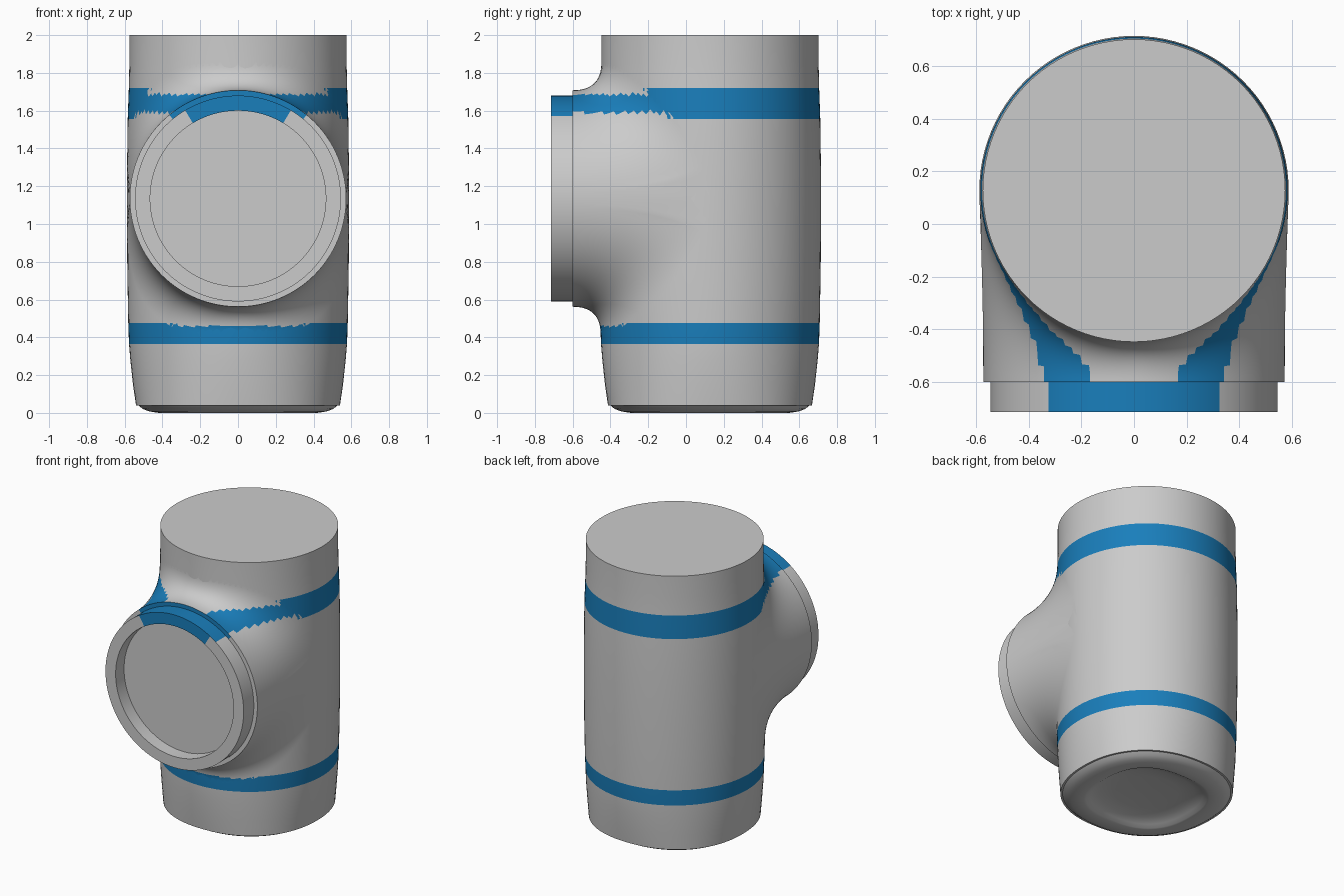
import bpy, bmesh
from math import sin, cos, pi, sqrt, radians, copysign

if "Cube" in bpy.data.objects:
    bpy.data.objects.remove(bpy.data.objects["Cube"])

CY = 0.127      # body axis in y
ZC = 1.135      # height of the front port axis
PR = 0.573      # port radius


def material(name, colour):
    m = bpy.data.materials.new(name)
    m.diffuse_color = colour
    m.use_nodes = True
    m.node_tree.nodes["Principled BSDF"].inputs["Base Color"].default_value = m.diffuse_color
    return m


grey = material("grey", (0.6, 0.6, 0.6, 1))
blue = material("blue", (0.01, 0.21, 0.5, 1))


def skin(name, rings, is_blue):
    """Join closed rings of points into a smooth surface, blue where is_blue(centre)."""
    bm = bmesh.new()
    vs = [[bm.verts.new(p) for p in ring] for ring in rings]
    n = len(rings[0])
    for a, b in zip(vs, vs[1:]):
        for i in range(n):
            j = (i + 1) % n
            f = bm.faces.new((a[i], a[j], b[j], b[i]))
            f.material_index = int(is_blue(f.calc_center_median()))
    bmesh.ops.remove_doubles(bm, verts=bm.verts, dist=1e-5)
    me = bpy.data.meshes.new(name)
    bm.to_mesh(me)
    bm.free()
    me.materials.append(grey)
    me.materials.append(blue)
    ob = bpy.data.objects.new(name, me)
    bpy.context.collection.objects.link(ob)
    bpy.ops.object.select_all(action='DESELECT')
    bpy.context.view_layer.objects.active = ob
    ob.select_set(True)
    bpy.ops.object.shade_smooth_by_angle(angle=radians(32))
    return ob


# Main body: (radius, z, squareness), from the bottom dish up to the flat top
wall = [(0.54, 0.04, 2.2), (0.556, 0.15, 2.1), (0.57, 0.28, 2.04), (0.577, 0.365, 2),
        (0.581, 0.475, 2), (0.586, 0.75, 2), (0.588, 1.0, 2), (0.588, 1.25, 2),
        (0.584, 1.555, 2), (0.578, 1.72, 2), (0.575, 1.85, 2), (0.575, 2.0, 2)]
base = [(0, 0.05, 2), (0.2, 0.047, 2.2), (0.29, 0.038, 2.4), (0.34, 0.018, 2.5),
        (0.365, 0.003, 2.5), (0.38, 0, 2.5), (0.42, 0, 2.4), (0.47, 0.008, 2.3),
        (0.505, 0.021, 2.2), (0.527, 0.04, 2.2)]


def body_ring(r, z, n, seg=96):
    pts = []
    for i in range(seg):
        c, s = cos(2 * pi * i / seg), sin(2 * pi * i / seg)
        k = r / (abs(c) ** n + abs(s) ** n) ** (1 / n)
        pts.append((k * c, CY + k * s, z))
    return pts


def in_body_band(p):
    return p.x ** 2 + (p.y - CY) ** 2 > 0.3 and (0.365 < p.z < 0.475 or 1.555 < p.z < 1.72)


skin("main_body", [body_ring(*p) for p in base + wall + [(0, 2.0, 2)]], in_body_band)


def radius_at(z):
    for (r0, z0, _), (r1, z1, _) in zip(wall, wall[1:]):
        if z <= z1:
            return r0 + (r1 - r0) * (z - z0) / (z1 - z0)
    return wall[-1][0]


# Blended neck: curves from the body surface out to the round port edge
def neck_curve(phi, steps):
    c, s = cos(phi), sin(phi)
    px, pz = PR * c, ZC + PR * s
    qz = ZC + 0.72 * copysign(abs(s) ** 0.6, s)
    r = radius_at(qz)
    qx = r * copysign(abs(c) ** 0.6, c)
    qd = -sqrt(max(r * r - qx * qx, 0))
    # control point where the port line meets the body's tangent plane
    cy = CY if qd > -1e-4 else CY + (r * r - px * qx) / qd
    cy = max(cy, -0.455)
    pts = []
    for k in range(steps + 1):
        t = k / steps
        a, b, d = (1 - t) ** 2, 2 * t * (1 - t), t * t
        pts.append((a * qx + (b + d) * px,
                    a * (CY + qd) + b * cy - d * 0.6,
                    a * qz + (b + d) * pz))
    return pts


SEG = 128
curves = [neck_curve(2 * pi * i / SEG, 24) for i in range(SEG)]
skin("port_neck", list(zip(*curves)),
     lambda p: 0.355 < p.z < 0.46 or 1.59 < p.z < 1.685)

# Port end: step, raised ring and shallow recess
profile = [(PR, -0.6), (0.545, -0.6), (0.545, -0.715), (0.465, -0.715),
           (0.465, -0.62), (0, -0.62)]
skin("port_ring",
     [[(r * cos(2 * pi * i / SEG), y, ZC + r * sin(2 * pi * i / SEG)) for i in range(SEG)]
      for r, y in profile],
     lambda p: p.z > ZC + 0.435 and (p.x ** 2 + (p.z - ZC) ** 2) > 0.23)
